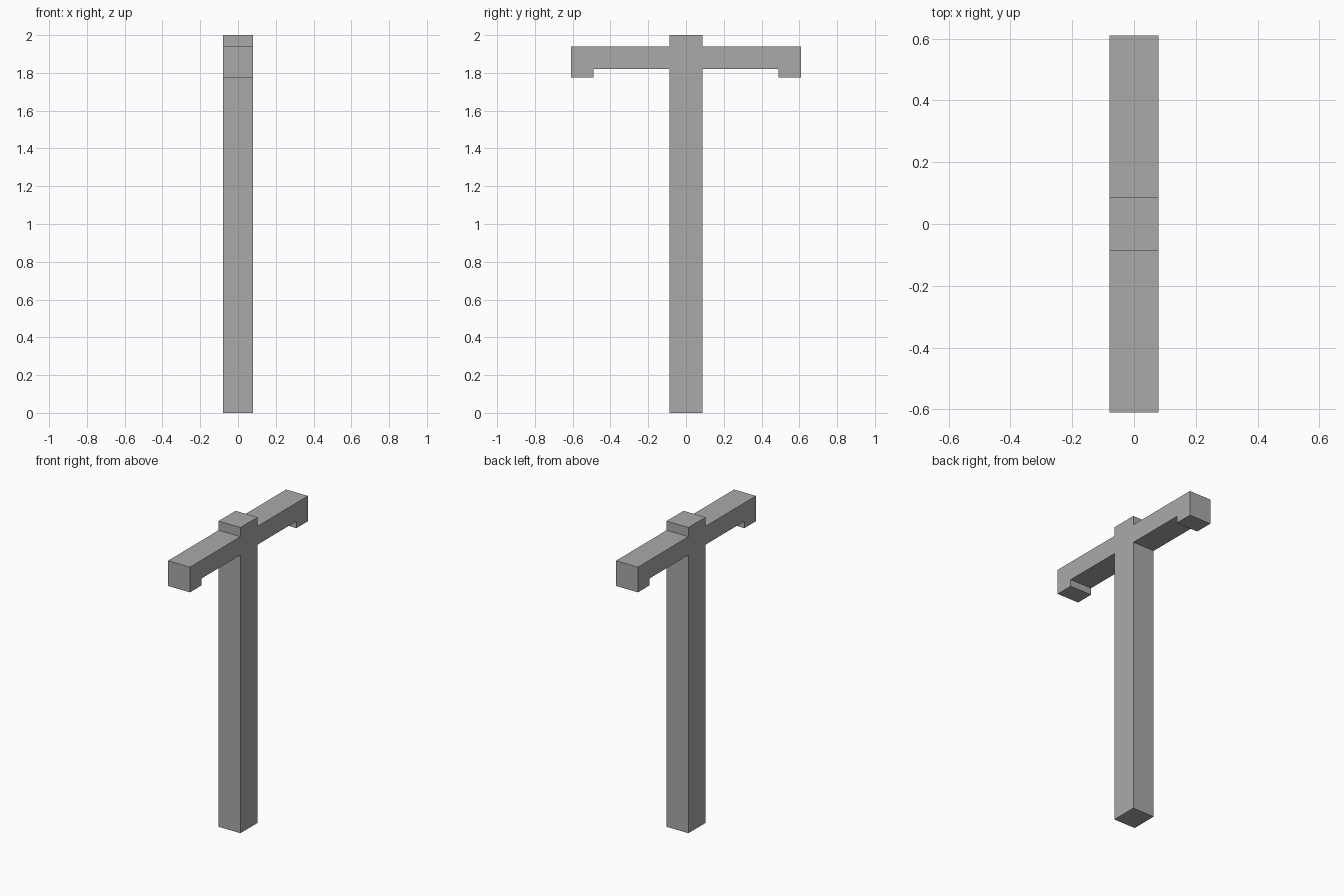
import bpy
import bmesh

cube = bpy.data.objects.get("Cube")
if cube:
    bpy.data.objects.remove(cube, do_unlink=True)

# Plain grey material
grey = bpy.data.materials.new("plain grey")
grey.use_nodes = True
colour = (0.4, 0.4, 0.4, 1)
grey.diffuse_color = colour
grey.node_tree.nodes["Principled BSDF"].inputs["Base Color"].default_value = colour

# Dimensions
half_width = 0.079
post, hook, tip = 0.088, 0.49, 0.61
top, arm_top, arm_bottom, hook_bottom = 2.0, 1.94, 1.82, 1.775

# Half outline of the post, arm and hook, mirrored into a closed profile
half = [(post, 0), (post, arm_bottom), (hook, arm_bottom), (hook, hook_bottom),
        (tip, hook_bottom), (tip, arm_top), (post, arm_top), (post, top)]
outline = half + [(-y, z) for y, z in reversed(half)]

# Extrude the profile across the width
bm = bmesh.new()
face = bm.faces.new([bm.verts.new((-half_width, y, z)) for y, z in outline])
extruded = bmesh.ops.extrude_face_region(bm, geom=[face])["geom"]
verts = [v for v in extruded if isinstance(v, bmesh.types.BMVert)]
bmesh.ops.translate(bm, verts=verts, vec=(2 * half_width, 0, 0))
bmesh.ops.recalc_face_normals(bm, faces=bm.faces)

mesh = bpy.data.meshes.new("post_with_arms")
bm.to_mesh(mesh)
bm.free()
mesh.materials.append(grey)
bpy.context.collection.objects.link(bpy.data.objects.new("post_with_arms", mesh))
